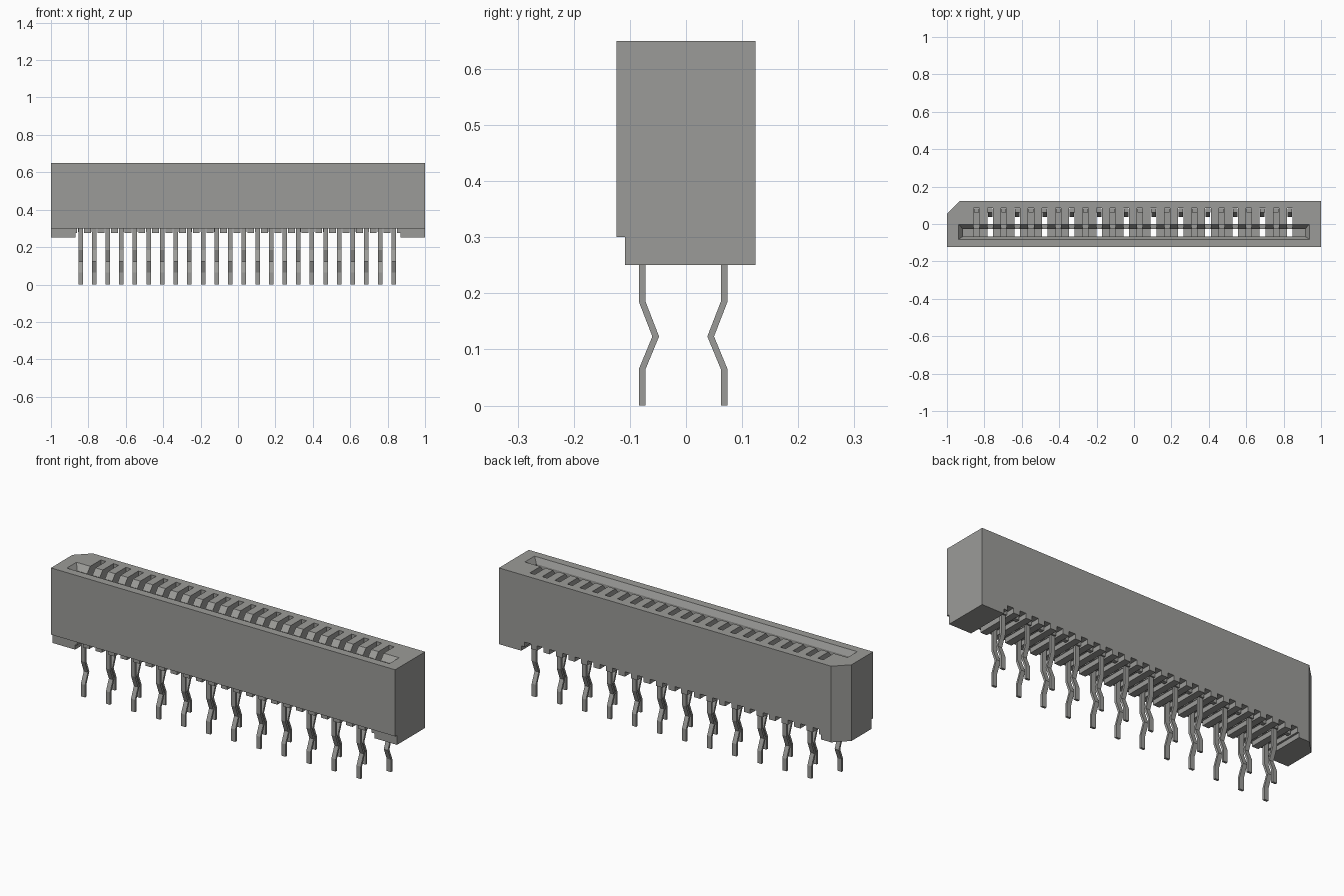
import bpy
import bmesh

if "Cube" in bpy.data.objects:
    bpy.data.objects.remove(bpy.data.objects["Cube"], do_unlink=True)

grey = bpy.data.materials.new("warm_grey")
grey.use_nodes = True
COLOUR = (0.33, 0.33, 0.315, 1)
grey.diffuse_color = COLOUR
grey.node_tree.nodes["Principled BSDF"].inputs["Base Color"].default_value = COLOUR


def prism(bm, rings):
    """Closed solid through a list of matching rings of points."""
    loops = [[bm.verts.new(p) for p in ring] for ring in rings]
    n = len(loops[0])
    bm.faces.new(loops[0][::-1])
    bm.faces.new(loops[-1])
    for a, b in zip(loops, loops[1:]):
        for i in range(n):
            j = (i + 1) % n
            bm.faces.new((a[i], a[j], b[j], b[i]))


def rect(x0, x1, y0, y1, z):
    return [(x0, y0, z), (x1, y0, z), (x1, y1, z), (x0, y1, z)]


def box(bm, x0, x1, y0, y1, z0, z1):
    prism(bm, [rect(x0, x1, y0, y1, z0), rect(x0, x1, y0, y1, z1)])


def side_profile(bm, outline, x, width):
    """Extrude a y-z outline sideways, centred on x."""
    prism(bm, [[(x + s * width / 2, y, z) for y, z in outline] for s in (-1, 1)])


def finish(name, bm):
    bmesh.ops.recalc_face_normals(bm, faces=bm.faces)
    mesh = bpy.data.meshes.new(name)
    bm.to_mesh(mesh)
    bm.free()
    mesh.materials.append(grey)
    ob = bpy.data.objects.new(name, mesh)
    bpy.context.scene.collection.objects.link(ob)
    return ob


def cut(target, bm):
    cutter = finish("cutter", bm)
    cutter.hide_render = True
    mod = target.modifiers.new("cut", "BOOLEAN")
    mod.operation = "DIFFERENCE"
    mod.solver = "EXACT"
    mod.object = cutter
    bpy.context.view_layer.objects.active = target
    bpy.ops.object.modifier_apply(modifier=mod.name)
    bpy.data.objects.remove(cutter, do_unlink=True)


TOP, BASE, HALF_Y = 0.65, 0.25, 0.124
COUNT, FIRST, PITCH = 24, -0.842, 0.0728
columns = [FIRST + i * PITCH for i in range(COUNT)]

# Housing block with one clipped rear corner
plan = [(-1, -HALF_Y), (1, -HALF_Y), (1, HALF_Y), (-0.93, HALF_Y), (-1, 0.055)]
bm = bmesh.new()
prism(bm, [[(x, y, z) for x, y in plan] for z in (BASE, TOP)])
housing = finish("housing", bm)

# Ledge along the lower front edge
bm = bmesh.new()
box(bm, -1.1, 1.1, -0.2, -0.109, 0.2, 0.3)
cut(housing, bm)

# Raised underside between the end feet
bm = bmesh.new()
box(bm, -0.87, 0.87, -0.2, 0.2, 0.2, 0.275)
cut(housing, bm)

# Cross grooves under the housing, one per contact
bm = bmesh.new()
for x in columns:
    box(bm, x - 0.018, x + 0.018, -0.2, 0.2, 0.2, 0.3)
cut(housing, bm)

# Long slot with a sloped rim
bm = bmesh.new()
prism(bm, [rect(-0.915, 0.915, -0.066, -0.027, 0.34),
           rect(-0.915, 0.915, -0.066, -0.027, 0.62),
           rect(-0.937, 0.937, -0.082, -0.002, TOP),
           rect(-0.937, 0.937, -0.082, -0.002, 0.7)])
cut(housing, bm)

# Contact chambers behind the slot
bm = bmesh.new()
for x in columns:
    box(bm, x - 0.015, x + 0.015, 0, 0.086, 0.2, 0.7)
cut(housing, bm)

# Notches over the rail and openings through the slot floor
bm = bmesh.new()
for x in columns:
    box(bm, x - 0.015, x + 0.015, -0.04, 0.02, 0.6, 0.7)
    box(bm, x - 0.015, x + 0.015, -0.0655, -0.0275, 0.2, 0.4)
cut(housing, bm)

# Contacts: kinked tails in two staggered rows, with spring arms inside
rows = {"front": bmesh.new(), "rear": bmesh.new()}
for i, x in enumerate(columns):
    row, side = ("front", -1) if i % 2 == 0 else ("rear", 1)
    bm = rows[row]
    centre = [(0.073, 0), (0.073, 0.065), (0.049, 0.123), (0.073, 0.185), (0.073, 0.31)]
    path = [(-0.005 + side * y, z) for y, z in centre]
    outline = [(y - 0.006, z) for y, z in path] + [(y + 0.006, z) for y, z in path[::-1]]
    side_profile(bm, outline, x, 0.024)
    box(bm, x - 0.013, x + 0.013, 0.062, 0.082, 0.28, 0.6)
    if row == "front":
        box(bm, x - 0.017, x + 0.017, -0.084, 0.083, 0.302, 0.33)
for row, bm in rows.items():
    finish(row + "_contacts", bm)
